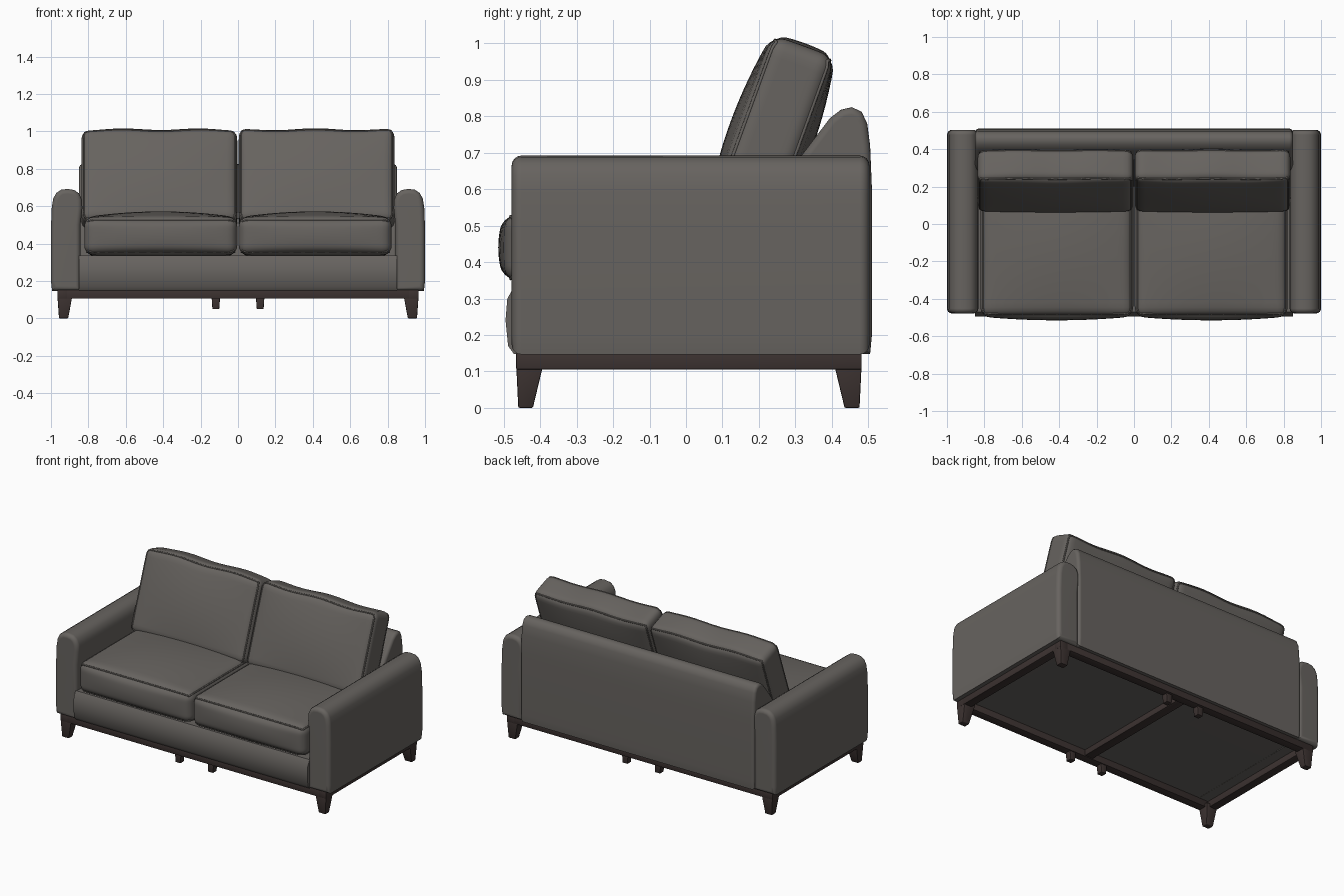
import bpy, bmesh, math
from mathutils import Vector, Matrix

if "Cube" in bpy.data.objects:
    bpy.data.objects.remove(bpy.data.objects["Cube"])


def material(name, rgb):
    m = bpy.data.materials.new(name)
    m.diffuse_color = (*rgb, 1)
    m.use_nodes = True
    m.node_tree.nodes["Principled BSDF"].inputs["Base Color"].default_value = m.diffuse_color
    return m


FABRIC = material("grey_fabric", (0.135, 0.125, 0.115))
WOOD = material("dark_wood", (0.045, 0.032, 0.030))


def finish(name, bm, mat):
    bmesh.ops.recalc_face_normals(bm, faces=bm.faces)
    me = bpy.data.meshes.new(name)
    bm.to_mesh(me)
    bm.free()
    me.materials.append(mat)
    o = bpy.data.objects.new(name, me)
    bpy.context.collection.objects.link(o)
    return o


def prism(name, pts, axis, a, b, mat, bevel=0.0):
    """Extrude a profile along x or y and round its end caps."""
    bm = bmesh.new()
    place = (lambda p, t: (t, p[0], p[1])) if axis == 'x' else (lambda p, t: (p[0], t, p[1]))
    ends = [[bm.verts.new(place(p, t)) for p in pts] for t in (a, b)]
    caps = [bm.faces.new(e) for e in ends]
    n = len(pts)
    for i in range(n):
        j = (i + 1) % n
        bm.faces.new((ends[0][i], ends[0][j], ends[1][j], ends[1][i]))
    bmesh.ops.recalc_face_normals(bm, faces=bm.faces)
    if bevel:
        edges = [e for c in caps for e in c.edges]
        bmesh.ops.bevel(bm, geom=edges, offset=bevel, segments=4, profile=0.5,
                        affect='EDGES', clamp_overlap=False)
    o = finish(name, bm, mat)
    if bevel:
        o.modifiers.new("even_shading", 'WEIGHTED_NORMAL').keep_sharp = True
    return o


def block(name, top, bottom, z0, z1, mat, bevel=0.004):
    """Tapered block; top and bottom are (x0, x1, y0, y1)."""
    bm = bmesh.new()
    bmesh.ops.create_cube(bm, size=2)
    for v in bm.verts:
        r = top if v.co.z > 0 else bottom
        v.co = (r[v.co.x > 0], r[2 + (v.co.y > 0)], z1 if v.co.z > 0 else z0)
    bmesh.ops.bevel(bm, geom=bm.edges[:], offset=bevel, segments=2, profile=0.5, affect='EDGES')
    return finish(name, bm, mat)


def cushion(name, loc, half, r, puff, tilt, seam_axis, wave=0.0):
    """Rounded box with swollen faces, plus piping along its two seams."""
    mtx = Matrix.Translation(loc) @ Matrix.Rotation(tilt, 4, 'X')

    def shape(u):
        s = [math.sin(c * math.pi / 2) for c in u]
        p = Vector([h * c for h, c in zip(half, s)])
        inner = Vector([max(-(h - r), min(h - r, c)) for h, c in zip(half, p)])
        q = inner + (p - inner).normalized() * r
        for k in range(3):
            i, j = (k + 1) % 3, (k + 2) % 3
            q[k] += puff[k] * s[k] * (1 - s[i] ** 2) * (1 - s[j] ** 2)
        q.z += wave * math.sin(q.x * 15 + loc[0] * 4) * max(0, s[2])
        return mtx @ q

    bm = bmesh.new()
    bmesh.ops.create_cube(bm, size=2)
    bmesh.ops.subdivide_edges(bm, edges=bm.edges[:], cuts=23, use_grid_fill=True)
    for v in bm.verts:
        v.co = shape(v.co)
    finish(name, bm, FABRIC)

    # piping follows the box edges on both sides of the seam axis
    cu = bpy.data.curves.new(name + "_piping", 'CURVE')
    cu.dimensions = '3D'
    cu.bevel_depth = 0.005
    cu.bevel_resolution = 1
    cu.materials.append(FABRIC)
    N = 20
    steps = [-1 + 2 * k / N for k in range(N)]
    loop = ([(t, -1) for t in steps] + [(1, t) for t in steps]
            + [(-t, 1) for t in steps] + [(-1, -t) for t in steps])
    for side in (-1, 1):
        sp = cu.splines.new('POLY')
        sp.points.add(len(loop) - 1)
        sp.use_cyclic_u = True
        for pt, (a, b) in zip(sp.points, loop):
            u = (a, b, side) if seam_axis == 2 else (a, side, b)
            pt.co = (*shape(u), 1)
    o = bpy.data.objects.new(name + "_piping", cu)
    bpy.context.collection.objects.link(o)


# seat base with softly bowed front rail
prism("seat_base", [(-0.472, 0.148), (-0.488, 0.17), (-0.495, 0.24), (-0.49, 0.30), (-0.47, 0.335),
                    (0.3, 0.335), (0.3, 0.148)], 'x', -0.85, 0.85, FABRIC)

# sloped backrest
prism("backrest", [(0.505, 0.148), (0.51, 0.2), (0.51, 0.6), (0.505, 0.72), (0.497, 0.78), (0.482, 0.812),
                   (0.455, 0.825), (0.425, 0.818), (0.395, 0.795), (0.315, 0.69), (0.2, 0.5),
                   (0.2, 0.148)], 'x', -0.85, 0.85, FABRIC, 0.02)

# armrests with rounded tops
ARM = [(0.842, 0.147), (0.842, 0.5), (0.832, 0.59), (0.835, 0.635), (0.85, 0.668), (0.875, 0.686),
       (0.91, 0.692), (0.945, 0.688), (0.972, 0.67), (0.988, 0.64), (0.996, 0.59), (1.0, 0.48),
       (1.0, 0.2), (0.994, 0.147)]
for s, side in ((-1, "left"), (1, "right")):
    prism(side + "_armrest", [(s * x, z) for x, z in ARM], 'y', -0.478, 0.503, FABRIC, 0.026)

    # seat and back cushions
    cushion(side + "_seat_cushion", (s * 0.413, -0.13, 0.44), (0.409, 0.365, 0.1), 0.05,
            (0.0, 0.02, 0.032), 0, 2)
    cushion(side + "_back_cushion", (s * 0.42, 0.232, 0.742), (0.416, 0.092, 0.262), 0.042,
            (0.0, 0.026, 0.008), math.radians(-20), 1, 0.005)

    # wooden side rail, corner legs and short middle legs
    xs = lambda a, b: tuple(sorted((s * a, s * b)))
    rail = (*xs(0.91, 0.966), -0.466, 0.482)
    block(side + "_side_rail", rail, rail, 0.105, 0.152, WOOD)
    for end, t, b, m in (("front", (-0.466, -0.39), (-0.46, -0.42), (-0.455, -0.415)),
                         ("back", (0.405, 0.482), (0.435, 0.476), (0.425, 0.465))):
        block(f"{end}_{side}_leg", (*xs(0.885, 0.966), *t), (*xs(0.908, 0.957), *b), 0.0, 0.125, WOOD)
        block(f"{end}_{side}_middle_leg", (*xs(0.095, 0.142), *m), (*xs(0.1, 0.137), *m), 0.05, 0.125, WOOD)

# front and back rails, centre crossbar
for name, y0, y1 in (("front_rail", -0.466, -0.41), ("back_rail", 0.426, 0.482)):
    r = (-0.966, 0.966, y0, y1)
    block(name, r, r, 0.105, 0.152, WOOD)
bar = (-0.03, 0.03, -0.44, 0.45)
block("centre_crossbar", bar, bar, 0.11, 0.152, WOOD)

# smooth shading with crisp edges
for o in bpy.context.scene.objects:
    if o.type == 'MESH':
        bpy.ops.object.select_all(action='DESELECT')
        o.select_set(True)
        bpy.context.view_layer.objects.active = o
        bpy.ops.object.shade_smooth_by_angle(angle=math.radians(40))
